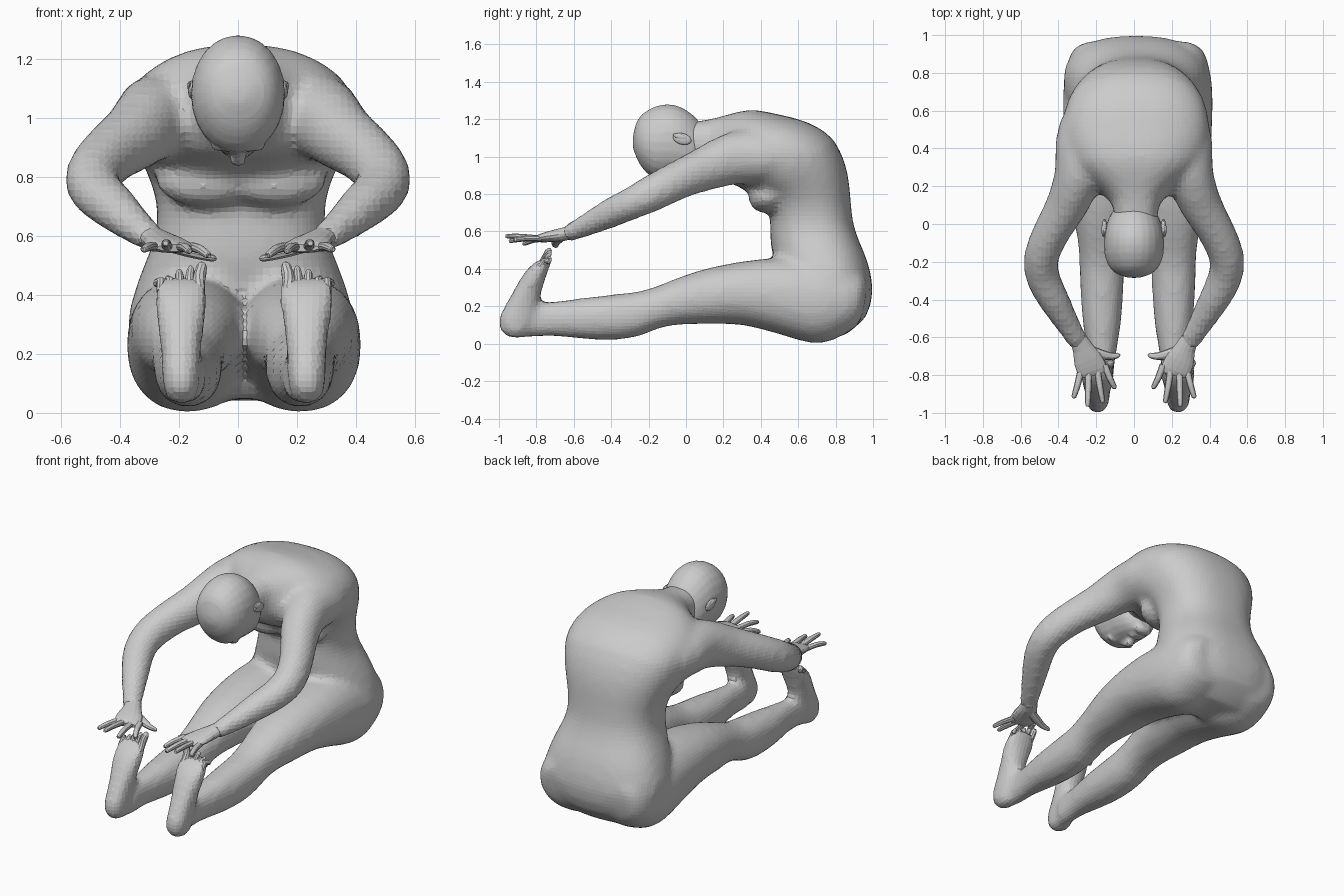
import bpy, bmesh, math
from mathutils import Vector, Matrix

HIP_X = 0.02  # pelvis and legs sit slightly off centre


def ring(bm, c, u, v, n, e=2.0):
    out = []
    for i in range(n):
        a = 2 * math.pi * i / n
        ca, sa = math.cos(a), math.sin(a)
        p = c + u * math.copysign(abs(ca) ** (2 / e), ca) + v * math.copysign(abs(sa) ** (2 / e), sa)
        out.append(bm.verts.new(p))
    return out


def skin(bm, rings):
    n = len(rings[0])
    for a, b in zip(rings, rings[1:]):
        for i in range(n):
            bm.faces.new((a[i], a[(i + 1) % n], b[(i + 1) % n], b[i]))
    bm.faces.new(rings[0])
    bm.faces.new(rings[-1])


def spline(rows, steps):
    """Catmull-Rom through rows of numbers."""
    out = []
    for i in range(len(rows) - 1):
        p0, p1, p2, p3 = rows[max(i - 1, 0)], rows[i], rows[i + 1], rows[min(i + 2, len(rows) - 1)]
        for k in range(steps):
            t = k / steps
            out.append([0.5 * (2 * b + (c - a) * t + (2 * a - 5 * b + 4 * c - d) * t * t
                               + (3 * b - a - 3 * c + d) * t ** 3)
                        for a, b, c, d in zip(p0, p1, p2, p3)])
    return out + [rows[-1]]


def slab(bm, rows, x=0.0, n=24, e=2.2, steps=2):
    """Loft of sections given by two side-view points and a half width: y1 z1 y2 z2 w."""
    rings = []
    for r in spline(rows, steps):
        a, b = Vector((x, r[0], r[1])), Vector((x, r[2], r[3]))
        rings.append(ring(bm, (a + b) / 2, Vector((r[4], 0, 0)), (a - b) / 2, n, e))
    skin(bm, rings)


def tube(bm, rows, s=1, x=0.0, n=16, steps=2):
    """Loft along a 3D path: x y z half_width half_height; s mirrors it."""
    rows = spline(rows, steps)
    pts = [Vector((x + s * r[0], r[1], r[2])) for r in rows]
    rings = []
    for i, r in enumerate(rows):
        t = (pts[min(i + 1, len(pts) - 1)] - pts[max(i - 1, 0)]).normalized()
        u = t.cross(Vector((0, 0, 1))).normalized()
        rings.append(ring(bm, pts[i], u * r[3], u.cross(t) * r[4], n))
    skin(bm, rings)


def blob(bm, c, r, rot=0.0):
    m = Matrix.Translation(c) @ Matrix.Rotation(rot, 4, 'X') @ Matrix.Diagonal((*r, 1))
    bmesh.ops.create_uvsphere(bm, u_segments=16, v_segments=10, radius=1, matrix=m)


def finish(bm, name):
    bmesh.ops.recalc_face_normals(bm, faces=bm.faces)
    me = bpy.data.meshes.new(name)
    bm.to_mesh(me)
    bm.free()
    ob = bpy.data.objects.new(name, me)
    bpy.context.collection.objects.link(ob)
    return ob


def blend(ob, size, iterations):
    rem = ob.modifiers.new("blend", 'REMESH')
    rem.mode = 'VOXEL'
    rem.voxel_size = size
    smo = ob.modifiers.new("soften", 'SMOOTH')
    smo.factor = .5
    smo.iterations = iterations


# Body: torso, neck, arms, legs and feet blended into one skin
bm = bmesh.new()
slab(bm, [(.84, .04, .60, .05, .22), (.96, .14, .55, .14, .33), (.998, .29, .52, .27, .385),
          (.97, .44, .49, .39, .36), (.925, .55, .46, .49, .32), (.893, .65, .45, .58, .288),
          (.88, .77, .45, .67, .288), (.86, .93, .44, .745, .325), (.79, 1.09, .40, .78, .37),
          (.66, 1.18, .33, .81, .39), (.50, 1.225, .26, .85, .375), (.36, 1.25, .20, .87, .315),
          (.26, 1.235, .15, .91, .22), (.15, 1.205, .07, .95, .125), (.0, 1.18, -.02, .97, .115)],
     x=.01, n=32, e=2.4)
arm = [(.22, .50, .99, .18, .15), (.255, .38, 1.0, .17, .15), (.295, .25, .99, .13, .142),
       (.355, .10, .935, .112, .12), (.43, -.03, .88, .1, .105), (.49, -.17, .81, .094, .10),
       (.483, -.28, .755, .092, .088), (.425, -.40, .70, .084, .08), (.35, -.53, .635, .066, .062),
       (.285, -.64, .585, .054, .045)]
leg = [(.97, .33, .955, .2, .08), (.93, .39, .92, .1, .155), (.80, .43, .80, .025, .195),
       (.65, .45, .68, .0, .207), (.50, .46, .50, .05, .203), (.30, .44, .30, .10, .19),
       (.10, .40, .10, .105, .165), (-.05, .35, -.05, .10, .135), (-.15, .31, -.15, .08, .122),
       (-.25, .28, -.25, .04, .118), (-.38, .265, -.38, .02, .113), (-.55, .245, -.55, .025, .098),
       (-.72, .225, -.72, .04, .07), (-.84, .215, -.86, .03, .058)]
foot = [(-.87, .03, -.95, .03, .035), (-.83, .07, -.995, .07, .058), (-.80, .15, -1.006, .13, .066),
        (-.785, .22, -.97, .20, .068), (-.765, .30, -.92, .29, .08), (-.74, .38, -.865, .38, .094),
        (-.722, .43, -.815, .43, .094), (-.71, .46, -.775, .455, .082)]
for s in (-1, 1):
    tube(bm, arm, s, n=20)
    slab(bm, leg, x=HIP_X + s * .19)
    slab(bm, foot, x=HIP_X + s * .213, n=20)
    blob(bm, (.01 + s * .12, .44, .79), (.175, .11, .09), .4)
blend(finish(bm, "body"), .024, 7)

# Head, bowed so that the face looks down, with nose, lips, chin and brow blended in
bm = bmesh.new()
slab(bm, [(-.285, 1.10, -.284, 1.05, .03), (-.266, 1.18, -.263, .99, .09), (-.225, 1.235, -.23, .935, .13),
          (-.15, 1.273, -.17, .885, .156), (-.07, 1.278, -.07, .88, .158), (.0, 1.25, .0, .874, .145),
          (.06, 1.20, .06, .873, .118), (.10, 1.14, .11, .90, .07)], n=24, e=2.05)
tube(bm, [(0, -.12, .895, .014, .014), (0, -.08, .873, .018, .02), (0, -.04, .856, .028, .024),
          (0, -.02, .885, .02, .012)], n=10)
blob(bm, (0, .014, .874), (.042, .013, .012))
blob(bm, (0, .040, .875), (.036, .013, .012))
blob(bm, (0, .08, .893), (.06, .035, .03))
for s in (-1, 1):
    blob(bm, (s * .05, -.13, .899), (.045, .016, .014))
blend(finish(bm, "head"), .011, 3)

# Ears, hands with fingers, and toes on each side
fingers = [((.155, -.765), (.10, -.87), .535), ((.195, -.785), (.165, -.945), .55),
           ((.24, -.795), (.245, -.965), .575), ((.28, -.79), (.32, -.92), .555)]
for s, side in ((-1, "left"), (1, "right")):
    bm = bmesh.new()
    blob(bm, (s * .156, -.02, 1.095), (.014, .05, .03), -.25)
    blob(bm, (s * .164, -.03, 1.107), (.008, .04, .014), -.25)
    finish(bm, side + "_ear")

    bm = bmesh.new()
    tube(bm, [(.295, -.61, .598, .046, .036), (.27, -.66, .584, .056, .036), (.245, -.72, .574, .075, .03),
              (.22, -.775, .563, .078, .022), (.212, -.80, .559, .066, .012)], s)
    for (kx, ky), (tx, ty), tz in fingers:
        mx, my = (kx + tx) / 2, (ky + ty) / 2
        tube(bm, [(kx, ky + .02, .562, .019, .016), (mx, my, (.572 + tz) / 2, .017, .015),
                  (tx * .9 + mx * .1, ty * .9 + my * .1, tz, .013, .012), (tx, ty, tz, .005, .005)], s, n=10)
    tube(bm, [(.25, -.665, .572, .03, .022), (.175, -.69, .55, .026, .021), (.12, -.70, .533, .019, .016),
              (.085, -.695, .524, .014, .012), (.075, -.69, .522, .005, .005)], s, n=10)
    finish(bm, side + "_hand")

    bm = bmesh.new()
    for i in range(5):
        bx, tx, top = .153 + i * .032, .143 + i * .038, .505 - i * .011 - (.01 if i > 2 else 0)
        r = .022 if i == 0 else .016
        tube(bm, [(bx, -.785, .41, r, r), (bx, -.757, .445, r, r), (tx, -.735, top - .012, r * .85, r * .85),
                  (tx, -.722, top, r * .4, r * .4)], s, x=HIP_X, n=10)
    finish(bm, side + "_toes")
